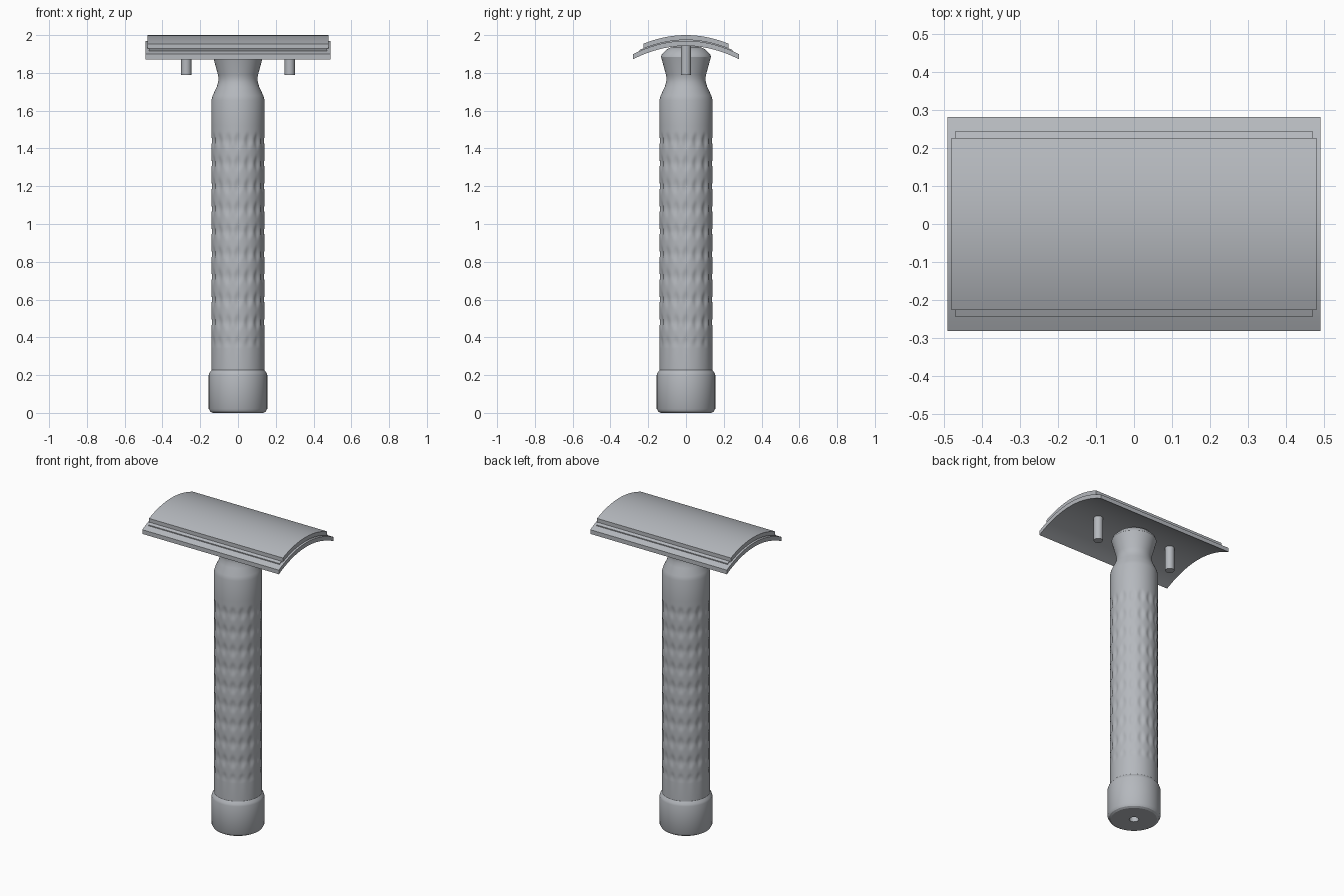
import bpy, bmesh, math

if "Cube" in bpy.data.objects:
    bpy.data.objects.remove(bpy.data.objects["Cube"])

steel = bpy.data.materials.new("satin steel")
steel.diffuse_color = (0.46, 0.48, 0.51, 1)
steel.use_nodes = True
steel.node_tree.nodes["Principled BSDF"].inputs["Base Color"].default_value = steel.diffuse_color


def finish(name, bm, angle=30):
    bmesh.ops.recalc_face_normals(bm, faces=bm.faces)
    me = bpy.data.meshes.new(name)
    bm.to_mesh(me)
    bm.free()
    ob = bpy.data.objects.new(name, me)
    bpy.context.collection.objects.link(ob)
    me.materials.append(steel)
    bpy.ops.object.select_all(action='DESELECT')
    ob.select_set(True)
    bpy.context.view_layer.objects.active = ob
    bpy.ops.object.shade_smooth_by_angle(angle=math.radians(angle))
    return ob


def curved_plate(name, half_x, half_y, top, thick, n=24):
    """Plate bent along y, thickness measured along the bend's normal."""
    bm = bmesh.new()
    k = 0.9
    ring = []
    for i in range(n + 1):
        y = half_y * (2 * i / n - 1)
        ring.append((y, top - k * y * y))
    lower = [(y, z - thick) for y, z in reversed(ring)]
    face = bm.faces.new([bm.verts.new((-half_x, y, z)) for y, z in ring + lower])
    ext = bmesh.ops.extrude_face_region(bm, geom=[face])
    verts = [v for v in ext['geom'] if isinstance(v, bmesh.types.BMVert)]
    bmesh.ops.translate(bm, verts=verts, vec=(2 * half_x, 0, 0))
    return finish(name, bm)


# Handle: lathe profile with a knurled grip and a small bore in the foot
LOW, HIGH, R, STEP = 0.34, 1.52, 0.141, 0.12
foot = [(0.0, 0.20), (0.028, 0.20), (0.028, 0.0), (0.135, 0.0), (0.147, 0.007),
        (0.155, 0.022), (0.155, 0.20), (0.151, 0.212), (0.141, 0.226)]
rings = 120
grip = [(R, LOW + (HIGH - LOW) * i / rings) for i in range(rings + 1)]
neck = [(R, 1.655), (0.134, 1.68), (0.113, 1.725), (0.105, 1.75), (0.103, 1.77),
        (0.106, 1.79), (0.132, 1.885), (0.128, 1.898), (0.105, 1.922),
        (0.08, 1.936), (0.0, 1.95)]
SEG = 96


def dent(a, z):
    """Staggered shallow dimples, 16 columns around."""
    if not LOW < z < HIGH:
        return 0
    fade = min(1, (z - LOW) / 0.05, (HIGH - z) / 0.05)
    wave = math.cos(8 * a + math.pi * z / STEP) * math.cos(8 * a - math.pi * z / STEP)
    return 0.007 * fade * max(0, wave)


bm = bmesh.new()
loops = []
for r, z in foot + grip + neck:
    if r == 0:
        loops.append([bm.verts.new((0, 0, z))] * SEG)
        continue
    row = []
    for s in range(SEG):
        a = 2 * math.pi * s / SEG
        q = r - dent(a, z)
        row.append(bm.verts.new((q * math.cos(a), q * math.sin(a), z)))
    loops.append(row)
for lo, hi in zip(loops, loops[1:]):
    for s in range(SEG):
        t = (s + 1) % SEG
        corners = list(dict.fromkeys([lo[s], lo[t], hi[t], hi[s]]))
        bm.faces.new(corners)
finish("handle", bm)

# Head: base plate, blade and cap stacked under one curve
curved_plate("base_plate", 0.49, 0.281, 1.970, 0.027)
curved_plate("blade", 0.47, 0.245, 1.976, 0.006)
curved_plate("cap", 0.48, 0.226, 2.0, 0.026)

# Alignment pins below the base plate
for side, label in ((-1, "left"), (1, "right")):
    bm = bmesh.new()
    bmesh.ops.create_cone(bm, cap_ends=True, segments=32, radius1=0.027,
                          radius2=0.027, depth=0.17)
    bmesh.ops.translate(bm, verts=bm.verts, vec=(side * 0.274, 0, 1.875))
    finish(label + "_pin", bm)
